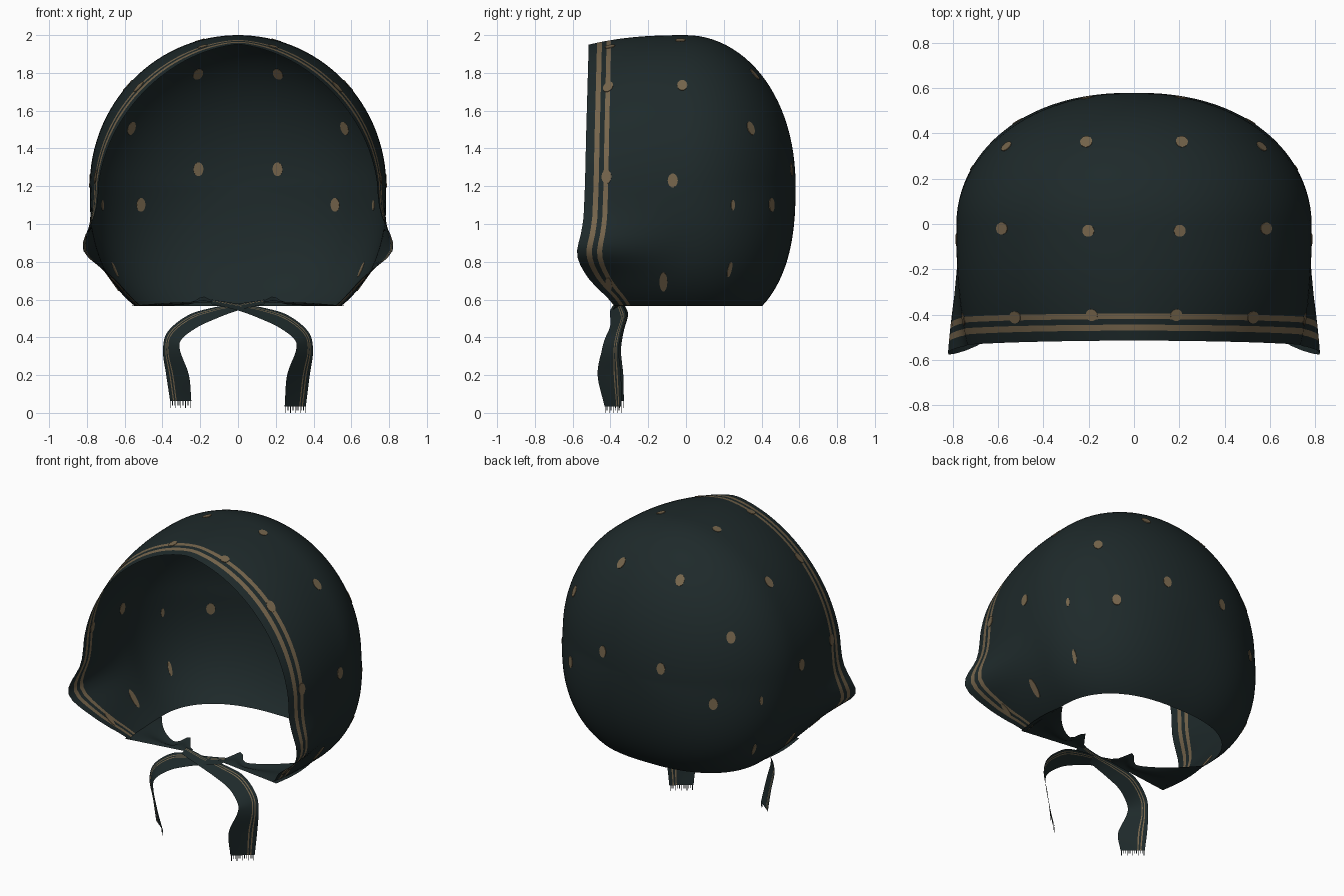
import bpy, bmesh, math
from mathutils import Vector
from mathutils.bvhtree import BVHTree

if "Cube" in bpy.data.objects:
    bpy.data.objects.remove(bpy.data.objects["Cube"])


def material(name, rgb):
    m = bpy.data.materials.new(name)
    m.use_nodes = True
    m.diffuse_color = (*rgb, 1)
    bsdf = m.node_tree.nodes["Principled BSDF"]
    bsdf.inputs["Base Color"].default_value = (*rgb, 1)
    bsdf.inputs["Roughness"].default_value = 0.9
    return m


CLOTH = material("dark teal cloth", (0.013, 0.0225, 0.0235))
TAN = material("tan print", (0.18, 0.13, 0.072))


def finish(name, bm, smooth=True):
    mesh = bpy.data.meshes.new(name)
    for f in bm.faces:
        f.smooth = smooth
    bm.to_mesh(mesh)
    bm.free()
    obj = bpy.data.objects.new(name, mesh)
    bpy.context.collection.objects.link(obj)
    mesh.materials.append(CLOTH)
    mesh.materials.append(TAN)


def grid(bm, rows, tan_rows=(), tan_cols=(), closed=False):
    """Skin a list of point rows with quads."""
    vs = [[bm.verts.new(p) for p in r] for r in rows]
    n = len(rows[0])
    for i in range(len(rows) - 1):
        for j in range(n if closed else n - 1):
            k = (j + 1) % n
            f = bm.faces.new((vs[i][j], vs[i][k], vs[i + 1][k], vs[i + 1][j]))
            f.material_index = int(i in tan_rows or j in tan_cols)


def interp(table, x):
    for (x0, y0), (x1, y1) in zip(table, table[1:]):
        if x <= x1:
            t = max(0, (x - x0) / (x1 - x0))
            return y0 + (y1 - y0) * t
    return table[-1][1]


def smooth_path(pts, steps=8):
    """Catmull-Rom curve through the points."""
    p = [Vector(q) for q in pts]
    p = [2 * p[0] - p[1]] + p + [2 * p[-1] - p[-2]]
    out = []
    for a, b, c, d in zip(p, p[1:], p[2:], p[3:]):
        for k in range(steps):
            t = k / steps
            out.append(0.5 * (2 * b + (c - a) * t + (2 * a - 5 * b + 4 * c - d) * t * t
                              + (3 * b - a - 3 * c + d) * t ** 3))
    return out + [p[-2]]


# Hood: cross-section, round above and fuller below
MID, NECK = 1.2, 0.567


def section(phi):
    c, s = math.cos(phi), math.sin(phi)
    if s >= 0:
        return 0.785 * c, 0.8 * s
    return 0.785 * math.copysign(abs(c) ** 0.8, c), -0.78 * abs(s) ** 0.8


# Depth of the face opening by height
RIM_Y = [(0.42, -0.3), (0.56, -0.375), (0.61, -0.415), (0.66, -0.47), (0.71, -0.515),
         (0.77, -0.555), (0.83, -0.577), (0.87, -0.577), (0.94, -0.558), (1.02, -0.543),
         (1.2, -0.535), (1.5, -0.528), (1.95, -0.515)]


def front_point(phi, w):
    x, z = section(phi)
    pinch = 0.94 - 0.05 * abs(math.sin(2 * phi)) * (z > 0)
    e = w ** 2.5
    h = z + MID - 0.86
    flare = 0.12 * math.exp(-(h / (0.15 if h > 0 else 0.11)) ** 2) * w ** 1.4
    new_x = x * (1 + (pinch - 1) * e) + math.copysign(flare, x)
    new_z = z * (1 + (pinch - 1) * e * (z > 0))
    return Vector((new_x, interp(RIM_Y, new_z + MID) * w, MID + new_z))


def back_point(phi, th):
    x, z = section(phi)
    low = max(0, -math.sin(phi)) ** 0.7
    r = math.cos(th) ** (0.95 - 0.15 * low)
    return Vector((x * r, 0.58 * math.sin(th) ** (1 - 0.2 * low), MID + z * r))


SEG = 112
angles = [2 * math.pi * (j + 0.5) / SEG for j in range(SEG)]
# The second and fourth strips back from the rim are the printed stripes
stations = [1 - d / 0.53 for d in (0, 0.045, 0.072, 0.097, 0.122)]
stations += [0.7 - 0.07 * k for k in range(10)]
rows = [[front_point(a, w) for a in angles] for w in stations]
for k in range(26):
    rows.append([back_point(a, math.radians(89.4) * k / 25) for a in angles])

bm = bmesh.new()
grid(bm, rows, tan_rows=(1, 3), closed=True)
bmesh.ops.holes_fill(bm, edges=[e for e in bm.edges if e.is_boundary and
                                all(v.co.y > 0.5 for v in e.verts)], sides=0)
# Neck opening
bmesh.ops.bisect_plane(bm, geom=bm.verts[:] + bm.edges[:] + bm.faces[:],
                       plane_co=(0, 0, NECK), plane_no=(0, 0, 1), clear_inner=True)
bmesh.ops.recalc_face_normals(bm, faces=bm.faces[:])
hood_tree = BVHTree.FromBMesh(bm)
finish("bonnet_hood", bm)


def add_dot(bm, tree, target, rx=0.027, ry=0.037):
    """Thin printed oval lying on the nearest cloth, visible on both sides."""
    co, nor, _, _ = tree.find_nearest(Vector(target))
    up = Vector((0, 0, 1))
    if abs(nor.z) > 0.9:
        up, ry = Vector((0, 1, 0)), rx
    u = up.cross(nor).normalized()
    v = nor.cross(u)
    lo, hi = [[bm.verts.new(co + nor * h + u * rx * math.cos(a) + v * ry * math.sin(a))
               for a in (2 * math.pi * k / 14 for k in range(14))] for h in (-0.0025, 0.0025)]
    faces = [bm.faces.new(hi), bm.faces.new(lo[::-1])]
    for k in range(14):
        m = (k + 1) % 14
        faces.append(bm.faces.new((lo[k], lo[m], hi[m], hi[k])))
    for f in faces:
        f.material_index = 1


# Printed dots on the hood, mirrored left and right
DOTS = [(0.21, 0.56, 1.29), (0.5, 0.43, 1.1), (0.21, 0.36, 1.79), (0.57, 0.35, 1.51),
        (0.59, -0.02, 1.74), (0.78, -0.07, 1.23), (0.21, -0.03, 2.0),
        (0.19, -0.405, 1.95), (0.52, -0.41, 1.72), (0.75, -0.42, 1.25)]
# Narrower dots: centre, half-width, half-height
LONG_DOTS = [((0.72, 0.25, 1.1), 0.011, 0.028), ((0.67, 0.24, 0.75), 0.012, 0.045),
             ((0.7, -0.12, 0.67), 0.021, 0.062), ((0.64, -0.41, 0.68), 0.017, 0.05)]
bm = bmesh.new()
for side in (-1, 1):
    for x, y, z in DOTS:
        add_dot(bm, hood_tree, (side * x, y, z))
    for (x, y, z), rx, ry in LONG_DOTS:
        add_dot(bm, hood_tree, (side * x, y, z), rx, ry)
finish("hood_dots", bm, smooth=False)

# Chin flaps narrowing towards the ties, each with a loose inner corner
for side, label in ((-1, "right"), (1, "left")):
    bm = bmesh.new()
    rows = []
    for i in range(19):
        s = i / 18
        corner = math.exp(-((s - 0.82) / 0.09) ** 2)
        front = -0.385 + 0.03 * s
        back = front + 0.04 + 0.34 * (1 - s) ** 2 + 0.08 * corner
        rows.append([])
        for j in range(9):
            t = j / 8
            x = 0.545 - 0.44 * s + 0.02 * math.sin(math.pi * t) * (1 - s)
            z = NECK + 0.02 * s + 0.03 * math.sin(t * 7) * s * (1 - s) + 0.03 * corner * t
            rows[-1].append((side * x, front + (back - front) * t, z))
    grid(bm, rows)
    finish(label + "_chin_flap", bm)

# Ties: centre line and half-width of the ribbon, as it hangs on the left
TIE = [(-0.14, -0.35, 0.588), (0.0, -0.365, 0.56), (0.12, -0.36, 0.53), (0.24, -0.355, 0.485),
       (0.335, -0.38, 0.41), (0.352, -0.395, 0.33), (0.32, -0.4, 0.2), (0.303, -0.38, 0.05)]
HALF = [(0, -0.025, -0.012), (0, -0.03, -0.018), (-0.01, -0.035, -0.028), (-0.024, -0.042, -0.032),
        (-0.037, -0.044, -0.02), (-0.045, -0.045, 0), (-0.06, -0.062, 0), (-0.056, -0.045, 0)]
ACROSS = [-1, -0.72, -0.62, -0.48, -0.38, 0.2, 1]
for side, label, end in ((1, "left", 0.035), (-1, "right", 0.062)):
    path = TIE[:-1] + [(*TIE[-1][:2], end)]
    lift = 0.006 * side
    centre, half = smooth_path(path), smooth_path(HALF)
    rows = [[Vector((side * (c + h * k).x, (c + h * k).y - lift, (c + h * k).z))
             for k in ACROSS] for c, h in zip(centre, half)]
    bm = bmesh.new()
    grid(bm, rows, tan_cols=(1, 3))
    tree = BVHTree.FromBMesh(bm)
    for k in (20, 30, 42, 51):
        add_dot(bm, tree, rows[k][5], 0.014, 0.022)
    # Frayed threads at the ribbon end
    a, b = rows[-1][0], rows[-1][-1]
    for k in range(13):
        p = a.lerp(b, (k + 0.25) / 13)
        q = a.lerp(b, (k + 0.6) / 13)
        drop = Vector((0, 0, -0.035 if k % 3 == 0 else -0.022))
        bm.faces.new([bm.verts.new(v) for v in (p, q, q + drop, p + drop)])
    finish(label + "_tie", bm)
